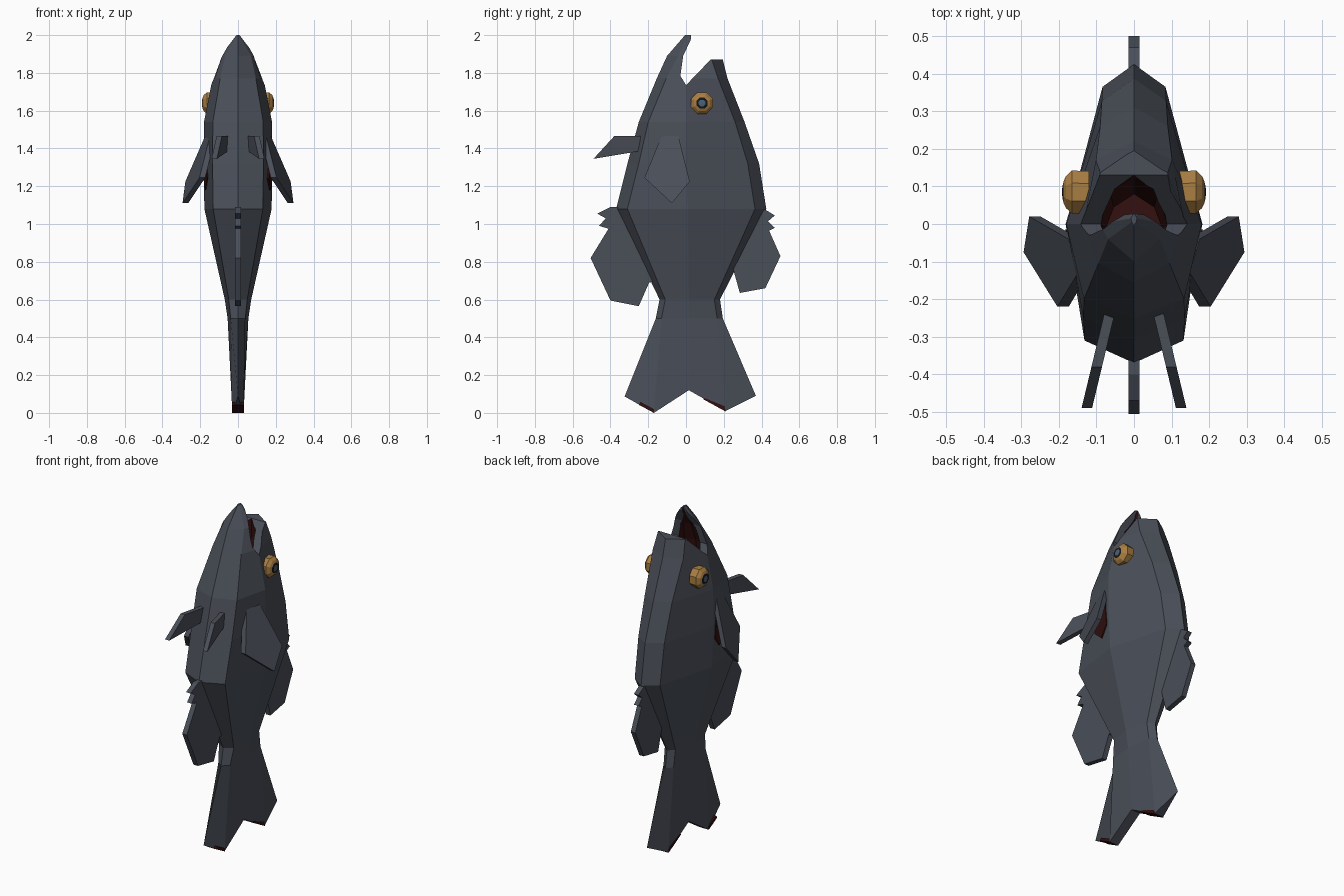
import bpy, bmesh, math

if "Cube" in bpy.data.objects:
    bpy.data.objects.remove(bpy.data.objects["Cube"])


def material(name, rgb):
    m = bpy.data.materials.new(name)
    m.diffuse_color = (*rgb, 1)
    m.use_nodes = True
    m.node_tree.nodes["Principled BSDF"].inputs["Base Color"].default_value = m.diffuse_color
    return m


slate = material("slate_skin", (0.068, 0.077, 0.097))
red = material("dark_red_flesh", (0.033, 0.005, 0.005))
gold = material("gold_iris", (0.40, 0.21, 0.055))
black = material("black_pupil", (0.008, 0.008, 0.010))
blue = material("grey_blue_glint", (0.07, 0.12, 0.18))


def finish(name, bm, mats):
    bmesh.ops.recalc_face_normals(bm, faces=bm.faces)
    me = bpy.data.meshes.new(name)
    bm.to_mesh(me)
    bm.free()
    ob = bpy.data.objects.new(name, me)
    bpy.context.collection.objects.link(ob)
    for m in mats:
        me.materials.append(m)
    return ob


def loft(name, rings, mats, rule=lambda band: 0):
    """Skin a stack of eight-sided rings; rule picks the material of each band."""
    bm = bmesh.new()
    vs = [[bm.verts.new(p) for p in r] for r in rings]
    for k in range(len(vs) - 1):
        a, b = vs[k], vs[k + 1]
        for i in range(8):
            j = (i + 1) % 8
            bm.faces.new((a[i], a[j], b[j], b[i])).material_index = rule(k)
    for r, k in ((vs[0], -1), (vs[-1], len(vs) - 1)):
        for ids in ((0, 1, 7), (1, 2, 6, 7), (2, 3, 5, 6), (3, 4, 5)):
            bm.faces.new([r[i] for i in ids]).material_index = rule(k)
    return finish(name, bm, mats)


def plate(name, outline, x_of, thick, mat, mirror=True):
    """Flat fin from a (y, z) outline, placed in x by x_of(y, z)."""
    bm = bmesh.new()
    for s in ((1, -1) if mirror else (1,)):
        a, b = [[bm.verts.new((s * (x_of(y, z) + o), y, z)) for y, z in outline]
                for o in (-thick / 2, thick / 2)]
        bm.faces.new(a)
        bm.faces.new(b[::-1])
        n = len(a)
        for i in range(n):
            j = (i + 1) % n
            bm.faces.new((a[i], a[j], b[j], b[i]))
    return finish(name, bm, [mat])


def ring(half):
    """Five half points (x, y, z), back ridge to front ridge, mirrored to eight."""
    return half + [(-x, y, z) for x, y, z in half[3:0:-1]]


def section(z, yf, yb, w, d, kb, kf, ym):
    return ring([(0, yb, z), (kb * w, yb - d, z), (w, ym, z), (kf * w, yf + d, z), (0, yf, z)])


# body: forked tail end, then sections up to the lower jaw tip
tail_end = ring([(0, 0.37, 0.09), (0.03, 0.21, 0.01), (0.03, 0.015, 0.12),
                 (0.03, -0.17, 0.0), (0, -0.325, 0.087)])
sections = [
    (0.50, -0.16, 0.195, 0.055, 0.03, 0.6, 0.7, 0.015),
    (0.60, -0.14, 0.18, 0.070, 0.03, 0.5, 0.7, 0.015),
    (1.08, -0.37, 0.425, 0.178, 0.06, 0.47, 0.74, 0.01),
    (1.32, -0.31, 0.387, 0.182, 0.06, 0.47, 0.74, 0.0),
    (1.54, -0.25, 0.31, 0.180, 0.05, 0.5, 0.74, 0.0),
    (1.77, -0.155, 0.22, 0.135, 0.05, 0.75, 0.7, 0.0),
    (1.89, -0.10, 0.19, 0.092, 0.06, 0.95, 0.75, 0.0),
    (2.00, -0.005, 0.03, 0.008, 0.01, 0.7, 0.7, 0.015),
]
body = loft("body", [tail_end] + [section(*s) for s in sections], [slate, red])

# mouth: a wedge parts the jaws, a red cavity hollows them
wedge = plate("mouth_wedge_cutter",
              [(-0.03, 1.785), (0.0, 1.735), (0.13, 1.87), (0.5, 1.872), (0.5, 2.2),
               (0.04, 2.2), (0.025, 1.975), (-0.015, 1.89)],
              lambda y, z: 0, 1.0, slate, False)


def cavity(z, yf, yb, w, ym):
    return ring([(0, yb, z), (0.72 * w, yb - 0.035, z), (w, ym, z),
                 (0.65 * w, yf + 0.02, z), (0, yf, z)])


hollow = loft("mouth_cavity_cutter",
              [cavity(1.58, -0.12, 0.08, 0.075, -0.01), cavity(1.76, -0.09, 0.125, 0.090, 0.0),
               cavity(1.87, -0.05, 0.13, 0.062, 0.0), cavity(1.95, 0.005, 0.13, 0.025, 0.05),
               cavity(2.10, 0.07, 0.13, 0.02, 0.10)],
              [slate, red], lambda band: 1)
for cutter in (wedge, hollow):
    cutter.hide_render = True
    mod = body.modifiers.new("mouth_cut", 'BOOLEAN')
    mod.operation = 'DIFFERENCE'
    mod.solver = 'EXACT'
    mod.object = cutter
    bpy.context.view_layer.objects.active = body
    bpy.ops.object.modifier_apply(modifier=mod.name)
    bpy.data.objects.remove(cutter)

# eyes: gold domes with a black pupil and a grey-blue centre
for side, label in ((1, "right_eye"), (-1, "left_eye")):
    steps = [(0.12, 0.060), (0.165, 0.062), (0.181, 0.046), (0.187, 0.032),
             (0.190, 0.019), (0.191, 0.010)]
    rings = [[(side * x, 0.085 + r * math.cos(math.pi * (i + 0.5) / 4),
               1.64 + r * math.sin(math.pi * (i + 0.5) / 4)) for i in range(8)]
             for x, r in steps]
    loft(label, rings, [gold, black, blue], lambda band: max(0, min(band - 2, 2)))

# paired side fins, with the red gill openings beneath them
plate("pectoral_fins", [(-0.22, 1.245), (-0.13, 1.465), (-0.04, 1.465), (0.02, 1.225), (-0.075, 1.11)],
      lambda y, z: 0.704 + 0.282 * y - 0.364 * z, 0.03, slate)
plate("gill_openings", [(-0.14, 1.24), (-0.06, 1.39), (-0.03, 1.40), (-0.015, 1.24), (-0.07, 1.18)],
      lambda y, z: 0.181 + 0.16 * y, 0.009, red)

# paired belly fins
plate("pelvic_fins", [(-0.24, 1.465), (-0.38, 1.465), (-0.49, 1.345), (-0.25, 1.385)],
      lambda y, z: 0.068 + 0.24 * (-0.25 - y), 0.028, slate)

# single fins with short spines
plate("dorsal_fin", [(0.38, 1.09), (0.43, 1.07), (0.47, 1.045), (0.435, 1.015), (0.47, 0.98),
                     (0.44, 0.965), (0.50, 0.83), (0.42, 0.66), (0.285, 0.635), (0.25, 0.76),
                     (0.20, 0.74)], lambda y, z: 0, 0.03, slate, False)
plate("anal_fin", [(-0.33, 1.09), (-0.40, 1.09), (-0.47, 1.055), (-0.425, 1.03), (-0.46, 0.99),
                   (-0.41, 0.975), (-0.505, 0.82), (-0.40, 0.595), (-0.25, 0.565), (-0.195, 0.69),
                   (-0.14, 0.70)], lambda y, z: 0, 0.03, slate, False)

# red patches on the tail end
plate("tail_patch_back", [(0.21, 0.007), (0.09, 0.073), (0.10, 0.078), (0.205, 0.035)],
      lambda y, z: 0, 0.064, red, False)
plate("tail_patch_front", [(-0.17, -0.0), (-0.25, 0.043), (-0.24, 0.057), (-0.17, 0.02)],
      lambda y, z: 0, 0.064, red, False)
